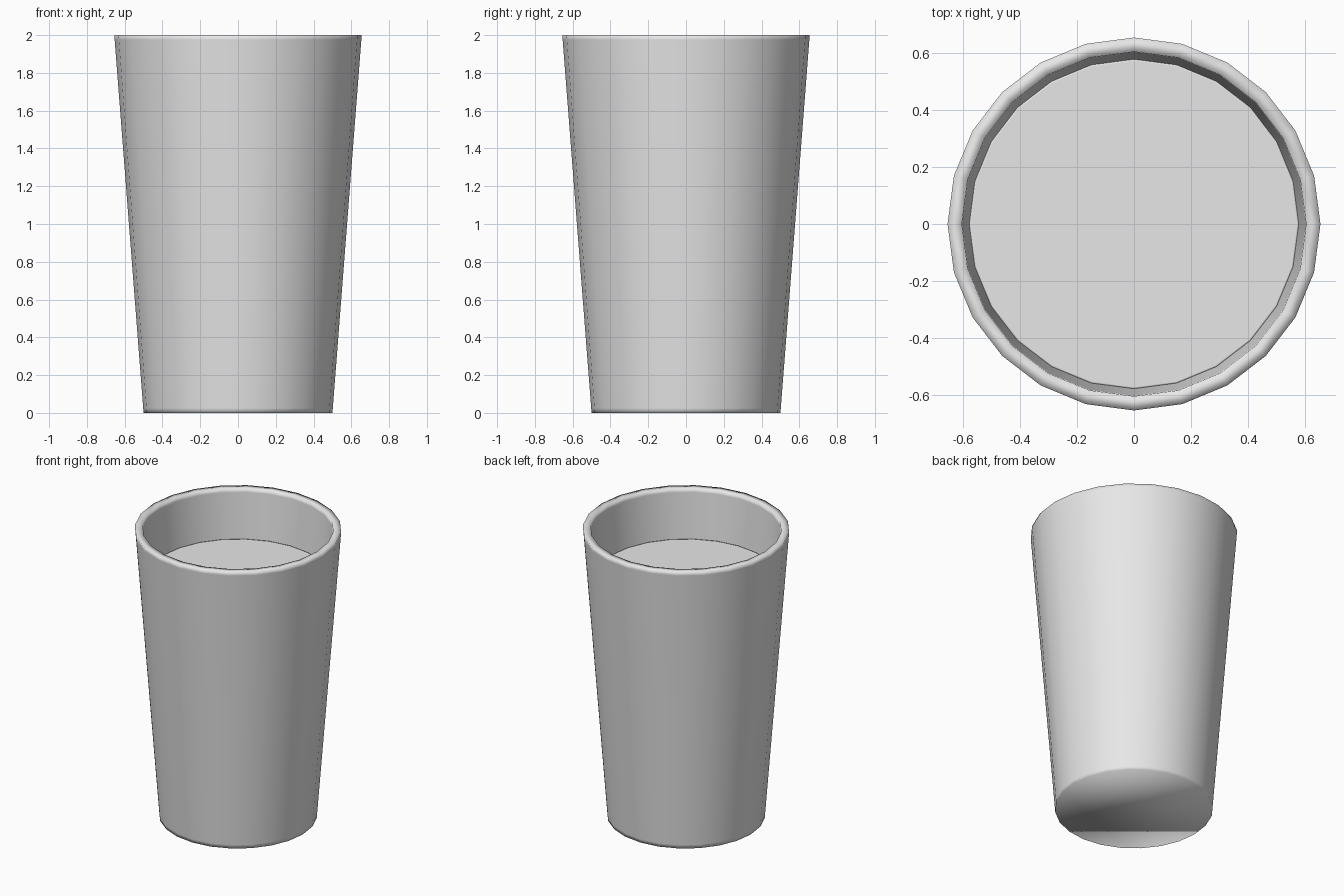
import bpy
import math

cube = bpy.data.objects.get("Cube")
if cube:
    bpy.data.objects.remove(cube, do_unlink=True)

SIDES = 24


def make_material(name, colour):
    mat = bpy.data.materials.new(name)
    mat.use_nodes = True
    mat.diffuse_color = colour
    mat.node_tree.nodes["Principled BSDF"].inputs["Base Color"].default_value = colour
    return mat


def lathe(name, profile, mat):
    """Revolve a (radius, height) profile and cap both ends with one flat face."""
    verts = [(r * math.cos(math.tau * i / SIDES), r * math.sin(math.tau * i / SIDES), z)
             for r, z in profile for i in range(SIDES)]
    faces = []
    for ring in range(len(profile) - 1):
        low, high = ring * SIDES, (ring + 1) * SIDES
        for i in range(SIDES):
            j = (i + 1) % SIDES
            faces.append((low + i, low + j, high + j, high + i))
    last = (len(profile) - 1) * SIDES
    faces.append(tuple(reversed(range(SIDES))))
    faces.append(tuple(range(last, last + SIDES)))
    mesh = bpy.data.meshes.new(name)
    mesh.from_pydata(verts, [], faces)
    mesh.materials.append(mat)
    mesh.shade_smooth()
    obj = bpy.data.objects.new(name, mesh)
    bpy.context.collection.objects.link(obj)
    return obj


def outer(z):
    return 0.5 + 0.0775 * z


def inner(z):
    return outer(z) - 0.05


grey = make_material("light grey", (0.8, 0.8, 0.8, 1.0))

# Tapered cup: base, outer wall, rim, inner wall, inner floor
# with narrow support bands beside the base and rim
cup_profile = [(outer(z), z) for z in (0, 0.025, 1.975, 2)]
cup_profile += [(inner(z), z) for z in (2, 1.975, 0.075, 0.05)]
lathe("cup", cup_profile, grey)

# Liquid filling the cup, with a soft edge around its level surface
level = 1.66
liquid_profile = [(inner(z), z) for z in (0.06, level - 0.01, level)]
liquid_profile.append((inner(level) - 0.006, level))
lathe("liquid", liquid_profile, grey)
